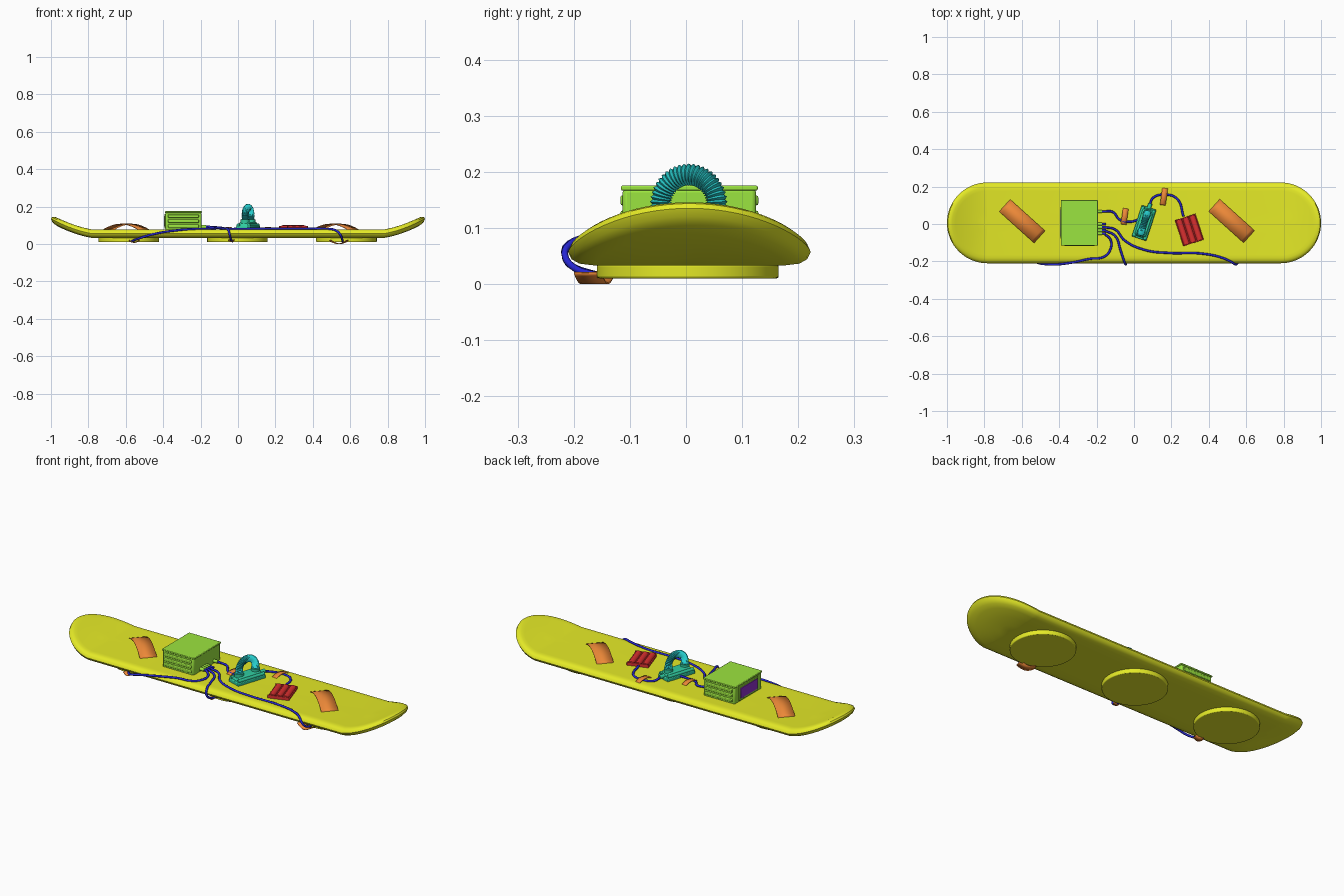
import bpy, bmesh
from math import sin, cos, pi, radians
from mathutils import Matrix, Vector

if "Cube" in bpy.data.objects:
    bpy.data.objects.remove(bpy.data.objects["Cube"])


def mat(name, rgb):
    m = bpy.data.materials.new(name)
    m.diffuse_color = (*rgb, 1)
    m.use_nodes = True
    m.node_tree.nodes["Principled BSDF"].inputs["Base Color"].default_value = m.diffuse_color
    return m


YELLOW = mat("yellow", (0.78, 0.82, 0.02))
GREEN = mat("green", (0.33, 0.78, 0.05))
PURPLE = mat("purple", (0.28, 0.03, 0.6))
TEAL = mat("teal_green", (0.03, 0.6, 0.35))
CYAN = mat("cyan", (0.02, 0.6, 0.6))
RED = mat("red", (0.72, 0.03, 0.03))
ORANGE = mat("orange", (0.85, 0.25, 0.04))
BLUE = mat("blue", (0.02, 0.02, 0.65))


def finish(name, bm, m, angle=35):
    bmesh.ops.recalc_face_normals(bm, faces=bm.faces[:])
    me = bpy.data.meshes.new(name)
    bm.to_mesh(me)
    bm.free()
    ob = bpy.data.objects.new(name, me)
    bpy.context.collection.objects.link(ob)
    me.materials.append(m)
    bpy.ops.object.select_all(action='DESELECT')
    ob.select_set(True)
    bpy.context.view_layer.objects.active = ob
    bpy.ops.object.shade_smooth_by_angle(angle=radians(angle))
    return ob


def bevel(ob, w, seg=2):
    b = ob.modifiers.new("bevel", 'BEVEL')
    b.width, b.segments = w, seg
    b.limit_method = 'ANGLE'


def box(name, c, s, m, rot=0, taper=1.0, bev=0.004):
    bm = bmesh.new()
    bmesh.ops.create_cube(bm, size=1)
    for v in bm.verts:
        k = taper if v.co.z > 0 else 1
        v.co = Vector((v.co.x * s[0] * k, v.co.y * s[1] * k, v.co.z * s[2]))
    bm.transform(Matrix.Translation(c) @ Matrix.Rotation(radians(rot), 4, 'Z'))
    ob = finish(name, bm, m)
    bevel(ob, bev)
    return ob


def cyl(name, c, r, h, m, axis='Z', rot=0, seg=16, bev=0.0):
    bm = bmesh.new()
    bmesh.ops.create_cone(bm, cap_ends=True, segments=seg, radius1=r, radius2=r, depth=h)
    turn = {'Z': Matrix(), 'X': Matrix.Rotation(pi / 2, 4, 'Y'), 'Y': Matrix.Rotation(pi / 2, 4, 'X')}[axis]
    bm.transform(Matrix.Translation(c) @ Matrix.Rotation(radians(rot), 4, 'Z') @ turn)
    ob = finish(name, bm, m)
    if bev:
        bevel(ob, bev, 3)
    return ob


def wire(name, pts, r=0.006):
    cu = bpy.data.curves.new(name, 'CURVE')
    cu.dimensions = '3D'
    cu.bevel_depth, cu.bevel_resolution, cu.resolution_u = r, 2, 8
    cu.use_fill_caps = True
    sp = cu.splines.new('BEZIER')
    sp.bezier_points.add(len(pts) - 1)
    for p, co in zip(sp.bezier_points, pts):
        p.co = co
        p.handle_left_type = p.handle_right_type = 'AUTO'
    ob = bpy.data.objects.new(name, cu)
    bpy.context.collection.objects.link(ob)
    cu.materials.append(BLUE)
    bpy.ops.object.select_all(action='DESELECT')
    ob.select_set(True)
    bpy.context.view_layer.objects.active = ob
    bpy.ops.object.convert(target='MESH')


def strap(name, c, rot, length, width, rise, n=14):
    bm = bmesh.new()
    rows = []
    for i in range(n + 1):
        t = i / n
        z = rise * sin(pi * t) ** 0.9 if 0 < i < n else 0
        rows.append([bm.verts.new(((t - 0.5) * length, s * width / 2, z)) for s in (-1, 1)])
    for a, b in zip(rows, rows[1:]):
        bm.faces.new((a[0], b[0], b[1], a[1]))
    bm.transform(Matrix.Translation(c) @ Matrix.Rotation(radians(rot), 4, 'Z'))
    ob = finish(name, bm, ORANGE, 60)
    so = ob.modifiers.new("thickness", 'SOLIDIFY')
    so.thickness, so.offset = 0.003, 0


# board: stadium rings lofted over the rounded edge, tips curled up
R, L, CY, N = 0.216, 0.784, 0.006, 32
profile = [(R, .03), (.16, .03), (.1, .03), (.045, .03), (.02, .033), (.006, .041), (0, .053),
           (.005, .064), (.014, .071), (.028, .075), (.045, .075), (.1, .075), (.16, .075), (R, .075)]
bm = bmesh.new()
rings = []
for inset, z in profile:
    ring = []
    for side in (1, -1):
        for i in range(N + 1):
            a = -pi / 2 + pi * i / N
            x = side * (L + (R - inset) * cos(a))
            y = side * (R - inset) * sin(a) + CY
            t = max(0, (abs(x) - 0.75) / 0.25)
            ring.append(bm.verts.new((x, y, z + 0.082 * t ** 1.6)))
    rings.append(ring)
M = len(rings[0])
for a, b in zip(rings, rings[1:]):
    for i in range(M):
        j = (i + 1) % M
        bm.faces.new((a[i], a[j], b[j], b[i]))
bmesh.ops.remove_doubles(bm, verts=bm.verts[:], dist=1e-5)
finish("board", bm, YELLOW, 40)

# round pads underneath
for i, x in enumerate((-0.585, -0.003, 0.58)):
    cyl(f"bottom_pad_{i + 1}", (x, 0.003, 0.0225), 0.162, 0.025, YELLOW, seg=64, bev=0.004)

# control box with lid, side ribs, screen and sockets
box("control_box", (-0.292, 0.006, 0.121), (0.192, 0.238, 0.1), GREEN, bev=0.008)
box("control_box_lid", (-0.292, 0.006, 0.171), (0.198, 0.244, 0.009), GREEN, bev=0.003)
for s in (-1, 1):
    for k in range(3):
        box("control_box_rib", (-0.292, 0.006 + s * 0.118, 0.095 + k * 0.027), (0.165, 0.01, 0.018), GREEN)
box("screen_frame", (-0.388, 0.006, 0.122), (0.008, 0.17, 0.078), GREEN, bev=0.002)
box("screen", (-0.391, 0.006, 0.122), (0.008, 0.145, 0.058), PURPLE, bev=0.002)
for y in (0.067, 0.0, -0.017, -0.034, -0.051):
    cyl("socket", (-0.185, y, 0.092), 0.009, 0.03, GREEN, 'X')
    cyl("plug", (-0.165, y, 0.092), 0.006, 0.03, BLUE, 'X', seg=12)

# pump base with ribs
PC, PR = Vector((0.054, 0.005, 0)), -18
turn = Matrix.Rotation(radians(PR), 3, 'Z')
box("pump_base", PC + Vector((0, 0, 0.084)), (0.082, 0.175, 0.024), TEAL, PR)
box("pump_top", PC + Vector((0, 0, 0.105)), (0.07, 0.16, 0.024), TEAL, PR, taper=0.8)
for s in (-1, 1):
    cyl("pump_side_rib", PC + turn @ Vector((s * 0.03, 0, 0.1)), 0.009, 0.165, TEAL, 'Y', PR)
    cyl("hose_collar", PC + turn @ Vector((0, s * 0.052, 0.12)), 0.024, 0.02, TEAL, seg=20)
cyl("pump_nozzle", PC + turn @ Vector((0, 0.095, 0.096)), 0.011, 0.03, TEAL, 'Y', PR)

# corrugated hose arch
bm = bmesh.new()
rings, RIBS, SEG = [], 34, 16
arc, leg = pi * 0.052, 0.03
total = arc + 2 * leg
for i in range(RIBS * 4 + 1):
    d = total * i / (RIBS * 4)
    r = 0.0175 + 0.0022 * cos(2 * pi * i / 4)
    a = min(max((d - leg) / 0.052, 0), pi)
    drop = max(leg - d, 0) + max(d - leg - arc, 0)
    ring = []
    for k in range(SEG):
        b = 2 * pi * k / SEG
        q = 0.052 + r * cos(b)
        ring.append(bm.verts.new(PC + turn @ Vector((r * sin(b), -q * cos(a), 0.143 + q * sin(a) - drop))))
    rings.append(ring)
for a, b in zip(rings, rings[1:]):
    for k in range(SEG):
        j = (k + 1) % SEG
        bm.faces.new((a[k], a[j], b[j], b[k]))
bm.faces.new(rings[0])
bm.faces.new(rings[-1])
finish("hose", bm, CYAN, 60)

# battery pack: tray with three cells
BC, BR = Vector((0.296, -0.032, 0)), 18
turn = Matrix.Rotation(radians(BR), 3, 'Z')
box("battery_tray", BC + Vector((0, 0, 0.08)), (0.115, 0.145, 0.016), RED, BR, bev=0.003)
for k in (-1, 0, 1):
    cyl("battery_cell", BC + turn @ Vector((k * 0.037, 0, 0.084)), 0.0165, 0.138, RED, 'Y', BR, 20, 0.002)
for s in (-1, 1):
    box("battery_tray_end", BC + turn @ Vector((0, s * 0.07, 0.085)), (0.115, 0.006, 0.022), RED, BR, bev=0.001)

# wires
wire("pump_wire", [(-.16, .067, .092), (-.115, .065, .088), (-.075, .022, .081), (-.02, .012, .081), (.03, .025, .09)])
wire("battery_wire", [(.085, .1, .096), (.1, .138, .084), (.16, .157, .081), (.23, .135, .081), (.265, .04, .086)])
wire("right_pad_wire", [(-.16, -.017, .092), (-.1, -.03, .088), (-.05, -.088, .081), (.055, -.138, .081),
                        (.19, -.155, .081), (.35, -.157, .081), (.47, -.18, .081), (.52, -.203, .074),
                        (.545, -.216, .053), (.555, -.202, .031), (.56, -.15, .013)])
wire("middle_pad_wire", [(-.16, -.034, .092), (-.1, -.065, .086), (-.072, -.14, .081), (-.052, -.2, .076),
                         (-.045, -.216, .053), (-.04, -.2, .03), (-.03, -.15, .014)])
wire("left_pad_wire", [(-.16, -.051, .092), (-.125, -.085, .086), (-.128, -.14, .081), (-.16, -.175, .081),
                       (-.24, -.187, .08), (-.34, -.208, .072), (-.45, -.216, .053), (-.53, -.2, .03),
                       (-.57, -.15, .014)])

# arched foot straps and tape over the wires
strap("left_foot_strap", (-0.598, 0.015, 0.077), -42, 0.25, 0.088, 0.03)
strap("right_foot_strap", (0.522, 0.016, 0.077), -42, 0.25, 0.088, 0.03)
strap("pump_wire_tape", (-0.05, 0.04, 0.077), 82, 0.085, 0.03, 0.012)
strap("battery_wire_tape", (0.16, 0.146, 0.077), 82, 0.09, 0.03, 0.012)
strap("left_pad_tape", (-0.555, -0.165, 0.02), -10, 0.05, 0.04, -0.012)
strap("middle_pad_tape", (-0.035, -0.17, 0.022), -10, 0.03, 0.03, -0.008)
strap("right_pad_tape", (0.54, -0.163, 0.02), -15, 0.095, 0.05, -0.0185)
